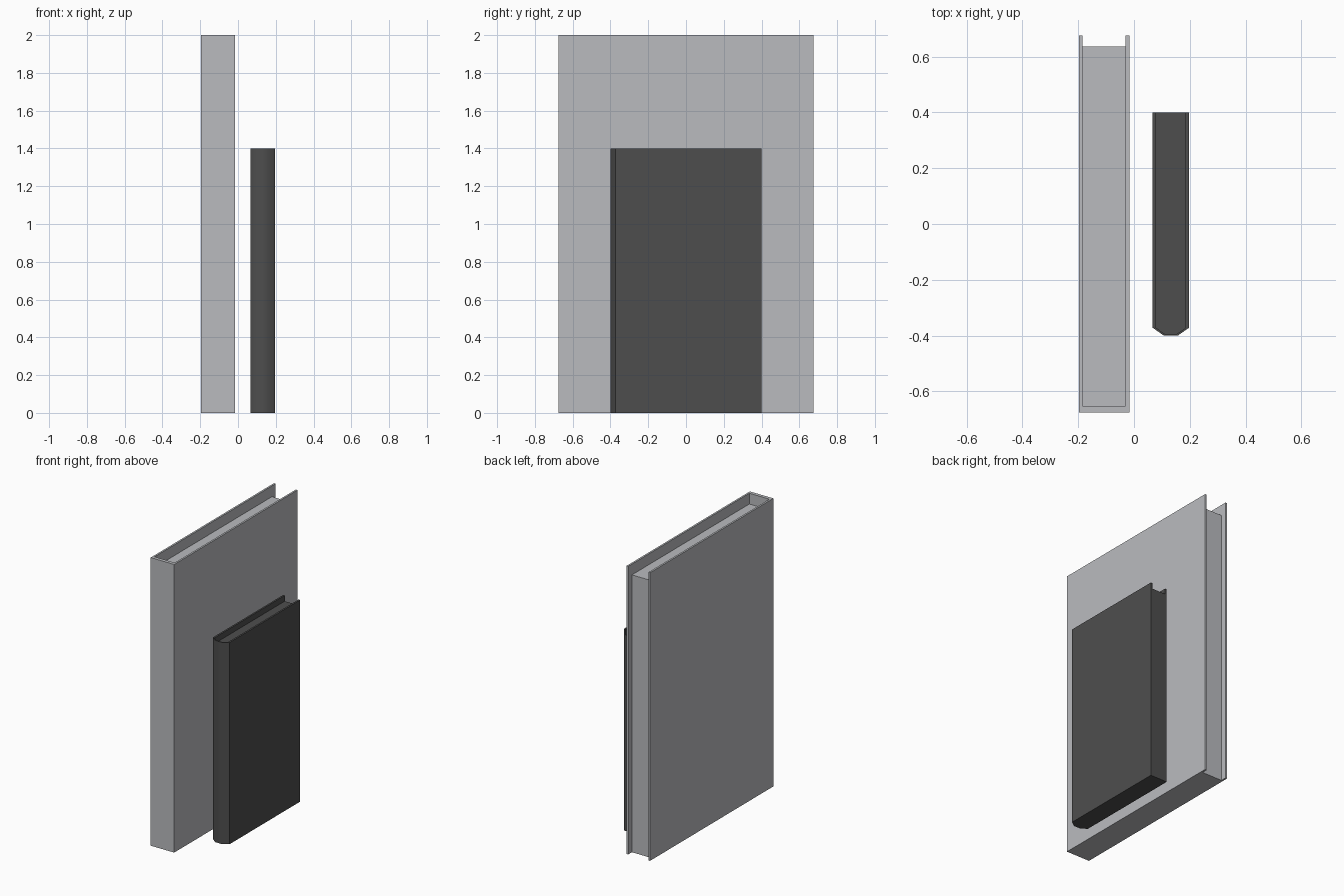
import bpy

cube = bpy.data.objects.get("Cube")
if cube:
    bpy.data.objects.remove(cube, do_unlink=True)


def material(name, rgb):
    m = bpy.data.materials.new(name)
    m.use_nodes = True
    m.diffuse_color = (*rgb, 1)
    m.node_tree.nodes["Principled BSDF"].inputs["Base Color"].default_value = (*rgb, 1)
    return m


def prism(name, profile, height, mat, smooth=False):
    """Extrude a counter-clockwise floor outline up to a height."""
    n = len(profile)
    verts = [(x, y, z) for z in (0, height) for x, y in profile]
    faces = [tuple(reversed(range(n))), tuple(range(n, 2 * n))]
    faces += [(i, (i + 1) % n, n + (i + 1) % n, n + i) for i in range(n)]
    mesh = bpy.data.meshes.new(name)
    mesh.from_pydata(verts, [], faces)
    mesh.materials.append(mat)
    obj = bpy.data.objects.new(name, mesh)
    bpy.context.collection.objects.link(obj)
    if smooth:
        bpy.ops.object.select_all(action='DESELECT')
        obj.select_set(True)
        bpy.context.view_layer.objects.active = obj
        bpy.ops.object.shade_smooth_by_angle(angle=0.75)
    return obj


def mirrored(half, cx):
    """Left half of an open outline, back to spine, completed around x = cx."""
    return [(cx - w, y) for w, y in half] + [(cx + w, y) for w, y in reversed(half)]


def book(name, cx, outer, inner, page_back, height, page_top, mat, smooth=False):
    # cover wraps round the spine as one U-shaped wall
    cover = mirrored(outer, cx) + list(reversed(mirrored(inner, cx)))
    prism(name + "_cover", cover, height, mat, smooth)
    # page block fills the cover, lower than its rim
    pages = [(inner[0][0], page_back)] + inner[1:]
    prism(name + "_pages", mirrored(pages, cx), page_top, mat)


light_grey = material("light grey", (0.49, 0.497, 0.52))
dark_grey = material("dark grey", (0.076, 0.076, 0.076))

# Large book with a square spine
book("large_book", -0.107,
     [(0.09, 0.676), (0.09, -0.676)],
     [(0.077, 0.676), (0.077, -0.652)],
     0.636, 2.0, 1.925, light_grey)

# Small book with a rounded spine
book("small_book", 0.132,
     [(0.065, 0.4), (0.065, -0.372), (0.025, -0.4)],
     [(0.053, 0.4), (0.053, -0.372), (0.022, -0.394)],
     0.4, 1.4, 1.36, dark_grey, True)
